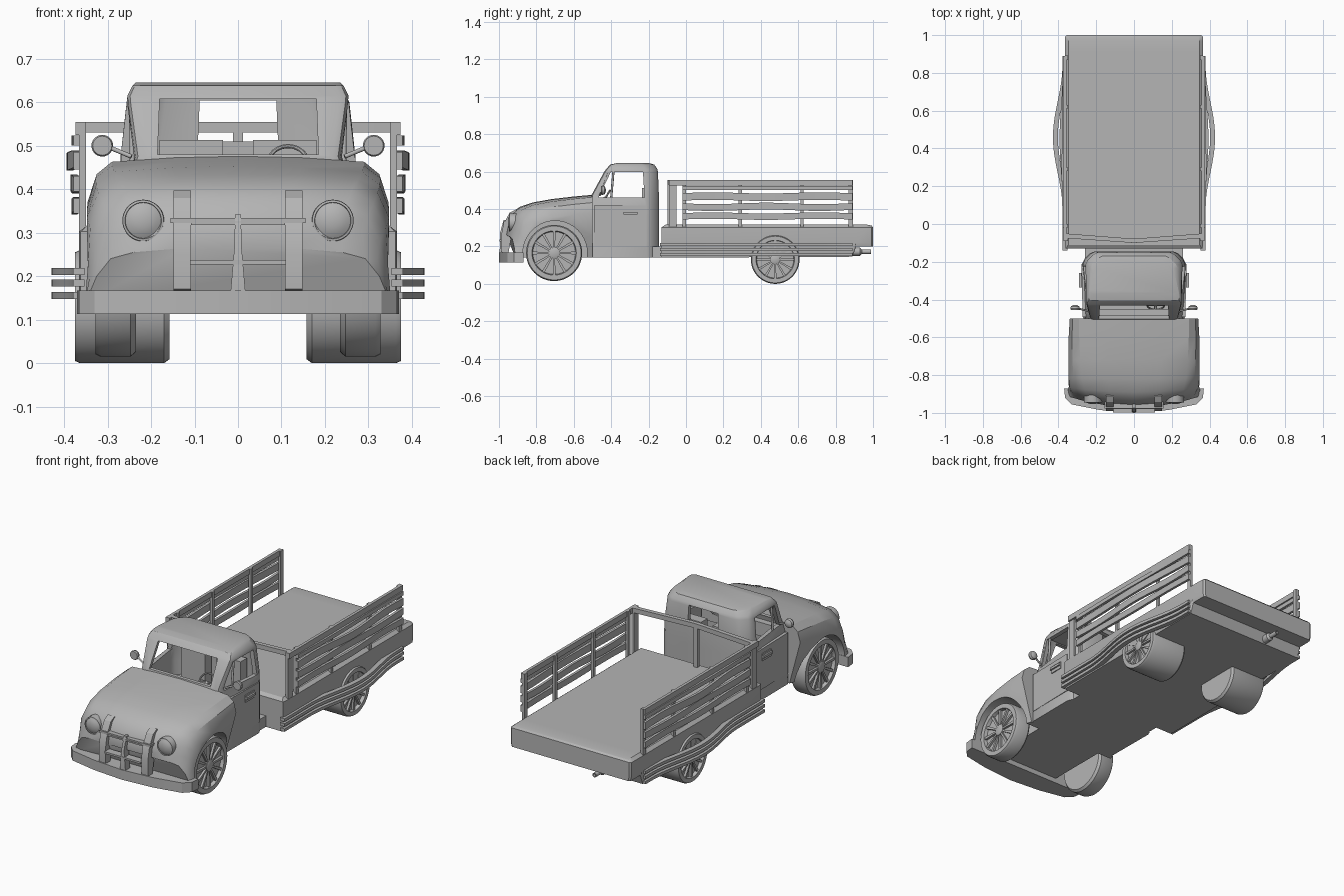
import bpy, bmesh, math
from mathutils import Vector

if "Cube" in bpy.data.objects:
    bpy.data.objects.remove(bpy.data.objects["Cube"])

paint = bpy.data.materials.new("grey_paint")
paint.diffuse_color = (0.46, 0.46, 0.46, 1)
paint.use_nodes = True
paint.node_tree.nodes["Principled BSDF"].inputs["Base Color"].default_value = paint.diffuse_color


# ---------- helpers (all meshes are in world coordinates) ----------
def finish(name, bm, mirror=False):
    bmesh.ops.remove_doubles(bm, verts=bm.verts, dist=0.00001)
    bmesh.ops.recalc_face_normals(bm, faces=bm.faces)
    me = bpy.data.meshes.new(name)
    bm.to_mesh(me)
    bm.free()
    me.materials.append(paint)
    ob = bpy.data.objects.new(name, me)
    bpy.context.collection.objects.link(ob)
    if mirror:
        ob.modifiers.new("mirror", 'MIRROR')
    return ob


def add_loft(bm, rings, caps=True):
    vs = [[bm.verts.new(p) for p in ring] for ring in rings]
    n = len(rings[0])
    for a, b in zip(vs, vs[1:]):
        for i in range(n):
            bm.faces.new((a[i], a[(i + 1) % n], b[(i + 1) % n], b[i]))
    if caps:
        bm.faces.new(vs[0])
        bm.faces.new(vs[-1])


def loft(name, rings, mirror=False):
    bm = bmesh.new()
    add_loft(bm, rings)
    return finish(name, bm, mirror)


def prism(name, polys, axis, a, b, mirror=False):
    """Extrude 2D outlines along an axis from a to b."""
    place = {'x': lambda p, t: (t, p[0], p[1]), 'y': lambda p, t: (p[0], t, p[1]),
             'z': lambda p, t: (p[0], p[1], t)}[axis]
    bm = bmesh.new()
    for poly in polys:
        add_loft(bm, [[place(p, t) for p in poly] for t in (a, b)])
    return finish(name, bm, mirror)


def box(name, x0, x1, y0, y1, z0, z1, mirror=False):
    return prism(name, [[(x0, y0), (x1, y0), (x1, y1), (x0, y1)]], 'z', z0, z1, mirror)


def lathe(name, prof, c, axis, mirror=False, n=36):
    """Turn (radius, position) points about the x or y axis through c."""
    rings = []
    for r, t in prof:
        ring = []
        for i in range(n):
            u, v = r * math.cos(i * math.tau / n), r * math.sin(i * math.tau / n)
            ring.append((t, c[0] + u, c[1] + v) if axis == 'x' else (c[0] + u, t, c[1] + v))
        rings.append(ring)
    bm = bmesh.new()
    add_loft(bm, rings, False)
    bmesh.ops.dissolve_degenerate(bm, dist=0.00001, edges=bm.edges)
    return finish(name, bm, mirror)


def rod(name, p, q, r, mirror=False):
    p, q = Vector(p), Vector(q)
    bm = bmesh.new()
    bmesh.ops.create_cone(bm, cap_ends=True, segments=12, radius1=r, radius2=r, depth=(q - p).length)
    rot = (q - p).to_track_quat('Z', 'Y').to_matrix().to_4x4()
    rot.translation = (p + q) / 2
    bm.transform(rot)
    return finish(name, bm, mirror)


cutters = []


def cut(target, cutter):
    cutter.hide_render = True
    cutters.append(cutter)
    m = target.modifiers.new("cut", 'BOOLEAN')
    m.operation, m.solver, m.object = 'DIFFERENCE', 'EXACT', cutter


# ---------- hood and front fenders ----------
def hood_ring(y, k, w, wb, zs, ws, zt):
    half = [(wb, .14), ((w + wb) / 2, (zs + .14) / 2), (w, zs),
            ((w + ws) / 2 + .01, (zs + zt) / 2 + .008), (ws, zt - .01), (ws * .5, zt)]
    pts = half + [(0, zt + .003)] + [(-x, z) for x, z in reversed(half)]
    return [(x, y + k * x * x, z) for x, z in pts]


hood = loft("hood_and_fenders", [hood_ring(*s) for s in (
    (-.50, 0, .34, .275, .38, .29, .473), (-.60, 0, .346, .31, .37, .29, .464),
    (-.72, 0, .347, .347, .355, .285, .45), (-.82, .05, .347, .348, .335, .275, .432),
    (-.89, .2, .34, .35, .31, .262, .408), (-.935, .4, .326, .352, .28, .25, .375),
    (-.96, .5, .32, .352, .24, .235, .325), (-.972, .5, .325, .35, .2, .24, .265))])
lo = [(-.70 + .172 * math.cos(i * math.tau / 40), .165 + .172 * math.sin(i * math.tau / 40)) for i in range(40)]
for s in (1, -1):
    cut(hood, prism("arch_cutter", [lo], 'x', s * .2, s * .5))

# ---------- bumper, grille, headlights ----------
bump = [(.37, -.87), (.365, -.92), (.33, -.955), (.18, -.985), (0, -1)]
outline = bump + [(-x, y) for x, y in reversed(bump[:-1])]
prism("front_bumper", [outline], 'z', .113, .167)
prism("grille_post", [[(-.95, .16), (-.988, .17), (-.99, .25), (-.976, .32), (-.943, .38),
                       (-.91, .397), (-.89, .37), (-.92, .33)]], 'x', .108, .148, True)
for z, y, w, h in ((.328, -.965, .155, .006), (.232, -.985, .11, .005), (.322, -.968, .108, .004)):
    box("grille_bar", -w, w, y - .012, y + .03, z - h, z + h)
loft("grille_centre_wedge", [[(-w, y, z), (w, y, z), (w, y + .04, z), (-w, y + .04, z)]
                             for w, y, z in ((.017, -.996, .165), (.008, -.995, .27), (.007, -.975, .342))])
lathe("headlight", [(0, -.84), (.046, -.84), (.048, -.94), (.047, -.945), (.042, -.946), (.041, -.942),
                    (.03, -.948), (.015, -.952), (0, -.953)], (.218, .328), 'y', True)


# ---------- cab ----------
def cab_ring(z, yf, yb, hf, hb, inset=0):
    """Plan outline with its own half width at the front and at the rear."""
    yf, yb, hf, hb = yf + inset, yb - inset, hf - inset, hb - inset
    half = [(hf - .02, yf), (hf - .006, yf + .006), (hf, yf + .02), (hb, yb - .065),
            (hb - .012, yb - .04), (hb - .04, yb - .012), (hb - .065, yb)]
    return [(x, y, z) for x, y in half + [(-x, y) for x, y in reversed(half)]]


levels = ((.14, -.508, -.145, .272, .274), (.40, -.505, -.145, .262, .274), (.475, -.505, -.145, .236, .270),
          (.60, -.437, -.15, .253, .256), (.615, -.426, -.154, .254, .248), (.638, -.405, -.17, .243, .232),
          (.645, -.37, -.195, .235, .215))
cab = loft("cab", [cab_ring(*l) for l in levels])
inner = ((.2, -.508, -.145, .265, .27), (.40, -.505, -.145, .258, .27), (.475, -.505, -.145, .235, .268),
         (.612, -.43, -.152, .253, .25))
cut(cab, loft("interior_cutter", [cab_ring(*l, inset=.02) for l in inner]))
cut(cab, prism("side_window_cutter", [[(-.468, .462), (-.402, .598), (-.23, .598), (-.222, .462)]], 'x', -.4, .4))
cut(cab, prism("windshield_cutter", [[(-.185, .48), (.185, .48), (.18, .607), (-.18, .607)]], 'y', -.6, -.36))
cut(cab, prism("rear_window_cutter", [[(-.092, .51), (.092, .51), (.088, .604), (-.088, .604)]], 'y', -.26, -.05))

# door, handle, vent post and mirror on both sides
prism("door_panel", [[(.25, -.492), (.272, -.492), (.278, -.212), (.255, -.212)]], 'z', .20, .42, True)
box("door_handle", .27, .29, -.335, -.26, .372, .385, True)
box("door_handle_plate", .27, .281, -.335, -.26, .355, .395, True)
rod("vent_window_post", (.243, -.40, .46), (.245, -.388, .60), .006, True)
rod("mirror_arm", (.245, -.46, .475), (.305, -.445, .50), .005, True)
lathe("side_mirror", [(0, -.455), (.022, -.455), (.025, -.448), (.022, -.436), (.012, -.43), (0, -.428)],
      (.312, .50), 'y', True, 24)

# seats and steering wheel
box("seat_base", -.24, .24, -.36, -.17, .2, .32)
box("seat_back", .035, .18, -.235, -.18, .3, .513, True)
box("dashboard", -.22, .22, -.49, -.45, .38, .455)
bpy.ops.mesh.primitive_torus_add(major_segments=32, minor_segments=8, major_radius=.045, minor_radius=.005,
                                 location=(.115, -.43, .46), rotation=(math.radians(60), 0, 0))
wheel = bpy.context.object
wheel.name = "steering_wheel"
wheel.data.materials.append(paint)
rod("steering_column", (.115, -.43, .46), (.115, -.48, .43), .008)
box("steering_spoke", .073, .157, -.433, -.427, .456, .464)


# ---------- cargo bed ----------
def bed_ring(y, zb, w, top, inset):
    half = [(w - .005, zb), (w, zb + .02), (w, .302), (w - inset, top)]
    return [(x, y, z) for x, z in half + [(-x, z) for x, z in reversed(half)]]


loft("cargo_bed", [bed_ring(-.13, .14, .362, .303, .002), bed_ring(-.11, .14, .366, .316, .018),
                   bed_ring(.89, .145, .366, .316, .018), bed_ring(.91, .2, .366, .316, .018),
                   bed_ring(.97, .2, .366, .316, .018), bed_ring(.992, .2, .364, .312, .016),
                   bed_ring(1.0, .2, .355, .303, .002)])
box("chassis_link", -.26, .26, -.18, -.12, .14, .2)


# bending strips: rectangular section swept along y
def bump_at(y, mid, half):
    t = (y - mid) / half
    return math.cos(t * math.pi / 2) ** 2 if abs(t) < 1 else 0


def strip(name, y0, y1, xf, zf, hx, hz, n=28):
    rings = []
    for i in range(n + 1):
        y = y0 + (y1 - y0) * i / n
        x, z = xf(y), zf(y)
        rings.append([(x - hx, y, z - hz), (x + hx, y, z - hz), (x + hx, y, z + hz), (x - hx, y, z + hz)])
    loft(name, rings, True)


# three running-board rails that bow around the rear wheels
for z in (.156, .184, .211):
    strip("side_rail", -.14, .89, lambda y: .366 + .05 * bump_at(y, .46, .38), lambda y, z=z: z, .013, .008, 40)

# stake sides: posts, straight top slat and three warped slats
for y, w in ((-.07, .02), (-.01, .009), (.29, .009), (.62, .009), (.88, .012)):
    box("stake_post", .35, .365, y - w, y + w, .29, .555, True)
strip("stake_slat", -.09, .89, lambda y: .366, lambda y: .54, .008, .015)
for z, hz, amp, mid, wave in ((.512, .011, .005, .3, .0), (.466, .020, .016, .45, .003),
                              (.412, .018, .007, .5, -.004), (.362, .017, .005, .4, .003)):
    strip("stake_slat", -.02, .89, lambda y, a=amp, m=mid: .371 + a * bump_at(y, m, .35),
          lambda y, z=z, w=wave: z + w * math.sin(y * 11), .007, hz)
# headboard with a bowed top rail
prism("headboard_rail", [[(-.365, -.05), (-.365, -.075), (0, -.10), (.365, -.075), (.365, -.05), (0, -.078)]],
      'z', .53, .555)
box("headboard_post", -.012, .012, -.1, -.08, .3, .54)

# ---------- exhaust ----------
lathe("exhaust_pipe", [(0, .85), (.022, .85), (.022, .93), (.012, .94), (.012, .99), (.008, .99), (.008, .95), (0, .95)],
      (-.14, .172), 'y', False, 20)


# ---------- wheels ----------
def road_wheel(tag, y, z, r, x0, x1):
    lathe(tag + "_tyre", [(0, x0), (r * .93, x0), (r, x0 + .012), (r, x1 - .012), (r * .96, x1), (r * .79, x1),
                          (r * .76, x1 - .018), (0, x1 - .018)], (y, z), 'x', True, 48)
    spokes = []
    for i in range(12):
        a = i * math.tau / 12
        u, v = Vector((math.cos(a), math.sin(a))), Vector((-math.sin(a), math.cos(a)))
        c = Vector((y, z))
        spokes.append([c + u * r * .15 - v * r * .03, c + u * r * .78 - v * r * .05,
                       c + u * r * .78 + v * r * .05, c + u * r * .15 + v * r * .03])
    prism(tag + "_spokes", spokes, 'x', x1 - .02, x1 - .006, True)
    lathe(tag + "_hub", [(0, x1 - .02), (r * .2, x1 - .02), (r * .2, x1 - .004), (r * .13, x1), (0, x1)],
          (y, z), 'x', True, 24)


road_wheel("front_wheel", -.705, .165, .15, .235, .328)
road_wheel("rear_wheel", .477, .13, .13, .158, .375)

# ---------- apply modifiers, remove cutters, smooth ----------
bpy.ops.object.select_all(action='SELECT')
bpy.context.view_layer.objects.active = cab
bpy.ops.object.convert(target='MESH')
for c in cutters:
    bpy.data.objects.remove(c)
bpy.ops.object.select_all(action='SELECT')
bpy.context.view_layer.objects.active = cab
bpy.ops.object.shade_smooth_by_angle(angle=math.radians(32))
